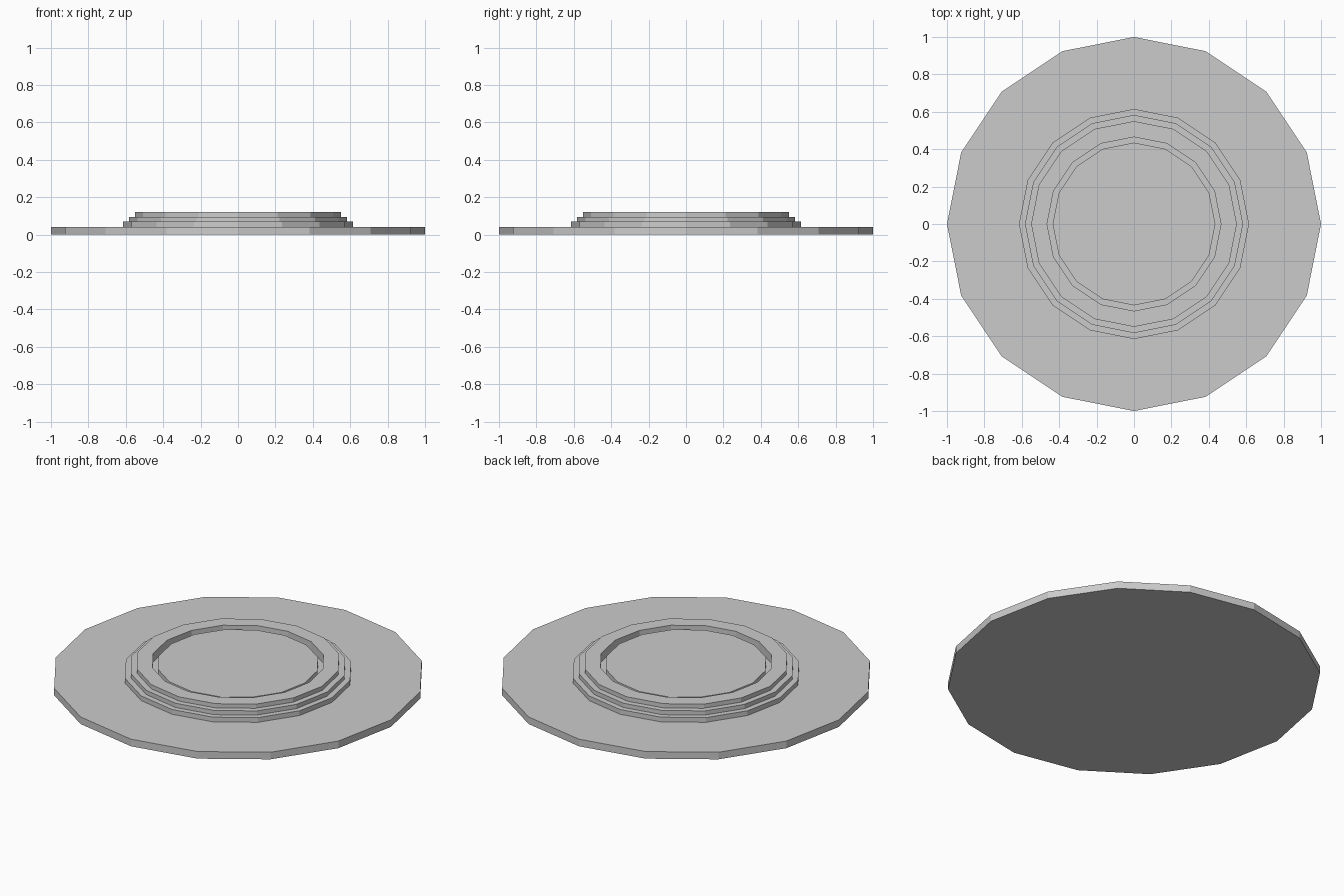
import bpy
import bmesh
from math import cos, sin, tau

SIDES = 16

cube = bpy.data.objects.get("Cube")
if cube:
    bpy.data.objects.remove(cube, do_unlink=True)

grey = bpy.data.materials.new("plain grey")
grey.use_nodes = True
colour = (0.6, 0.6, 0.6, 1)
grey.diffuse_color = colour
grey.node_tree.nodes["Principled BSDF"].inputs["Base Color"].default_value = colour


def turned_part(name, profile):
    """Turn a (radius, height) profile from the axis outward and back to the axis."""
    bm = bmesh.new()
    rings = []
    for r, z in profile:
        if r == 0:
            rings.append(None)
            continue
        rings.append([bm.verts.new((r * cos(tau * i / SIDES), r * sin(tau * i / SIDES), z))
                      for i in range(SIDES)])
    for a, b in zip(rings, rings[1:]):
        if a is None or b is None:
            bm.faces.new(a or b)
            continue
        for i in range(SIDES):
            j = (i + 1) % SIDES
            bm.faces.new((a[i], a[j], b[j], b[i]))
    bmesh.ops.recalc_face_normals(bm, faces=bm.faces)
    mesh = bpy.data.meshes.new(name)
    bm.to_mesh(mesh)
    bm.free()
    mesh.materials.append(grey)
    obj = bpy.data.objects.new(name, mesh)
    bpy.context.collection.objects.link(obj)
    return obj


# Wide base, three shrinking steps, a narrow groove and a raised centre disc
turned_part("stepped_plate", [
    (0, 0), (1, 0), (1, 0.042),
    (0.615, 0.042), (0.615, 0.07),
    (0.583, 0.07), (0.583, 0.095),
    (0.55, 0.095), (0.55, 0.12),
    (0.465, 0.12), (0.465, 0.07),
    (0.435, 0.07), (0.435, 0.108), (0, 0.108),
])
